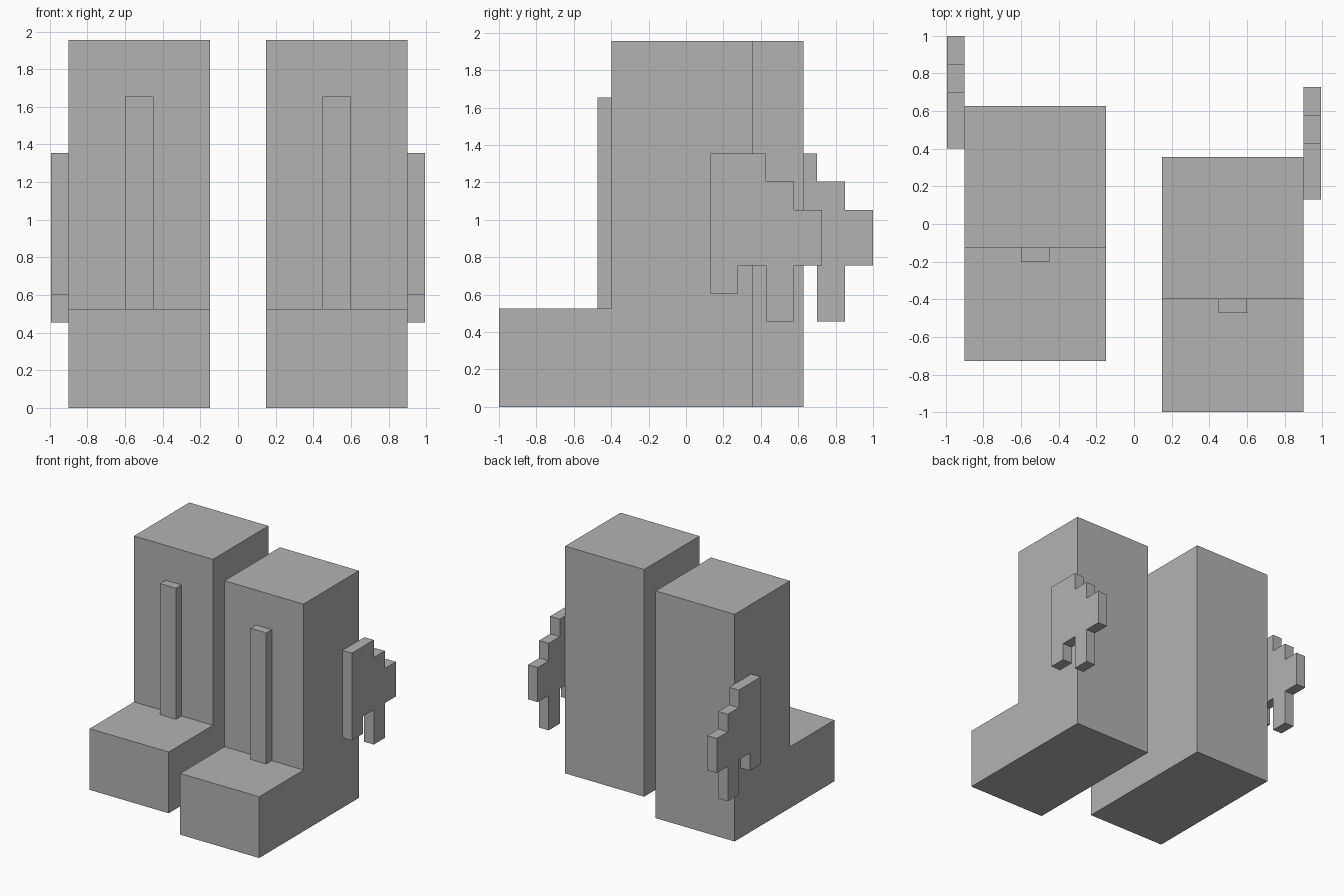
import bpy, bmesh

if "Cube" in bpy.data.objects:
    bpy.data.objects.remove(bpy.data.objects["Cube"])

grey = bpy.data.materials.new("plain grey")
grey.diffuse_color = (0.45, 0.45, 0.45, 1)
grey.use_nodes = True
grey.node_tree.nodes["Principled BSDF"].inputs["Base Color"].default_value = grey.diffuse_color


def extrude_x(name, profile, x0, x1, dy):
    """Extrude a (y, z) outline from x0 to x1, shifted by dy in y."""
    bm = bmesh.new()
    face = bm.faces.new([bm.verts.new((x0, y + dy, z)) for y, z in profile])
    ext = bmesh.ops.extrude_face_region(bm, geom=[face])
    verts = [v for v in ext["geom"] if isinstance(v, bmesh.types.BMVert)]
    bmesh.ops.translate(bm, verts=verts, vec=(x1 - x0, 0, 0))
    bmesh.ops.recalc_face_normals(bm, faces=bm.faces)
    mesh = bpy.data.meshes.new(name)
    bm.to_mesh(mesh)
    bm.free()
    mesh.materials.append(grey)
    obj = bpy.data.objects.new(name, mesh)
    bpy.context.collection.objects.link(obj)


# Side outlines, in the position of the right boot
boot = [(-1, 0), (0.355, 0), (0.355, 1.955), (-0.398, 1.955),
        (-0.398, 0.527), (-1, 0.527)]
strip = [(-0.473, 0.527), (-0.398, 0.527), (-0.398, 1.655), (-0.473, 1.655)]
wing = [(0.13, 0.604), (0.278, 0.604), (0.278, 0.755), (0.428, 0.755),
        (0.428, 0.455), (0.578, 0.455), (0.578, 0.755), (0.728, 0.755),
        (0.728, 1.053), (0.578, 1.053), (0.578, 1.204), (0.428, 1.204),
        (0.428, 1.355), (0.13, 1.355)]

# The left boot mirrors the right one and stands a step further back
for side, s, dy in (("right", 1, 0), ("left", -1, 0.272)):
    extrude_x(side + "_boot", boot, s * 0.15, s * 0.902, dy)
    extrude_x(side + "_front_strip", strip, s * 0.45, s * 0.60, dy)
    extrude_x(side + "_wing", wing, s * 0.902, s * 0.993, dy)
